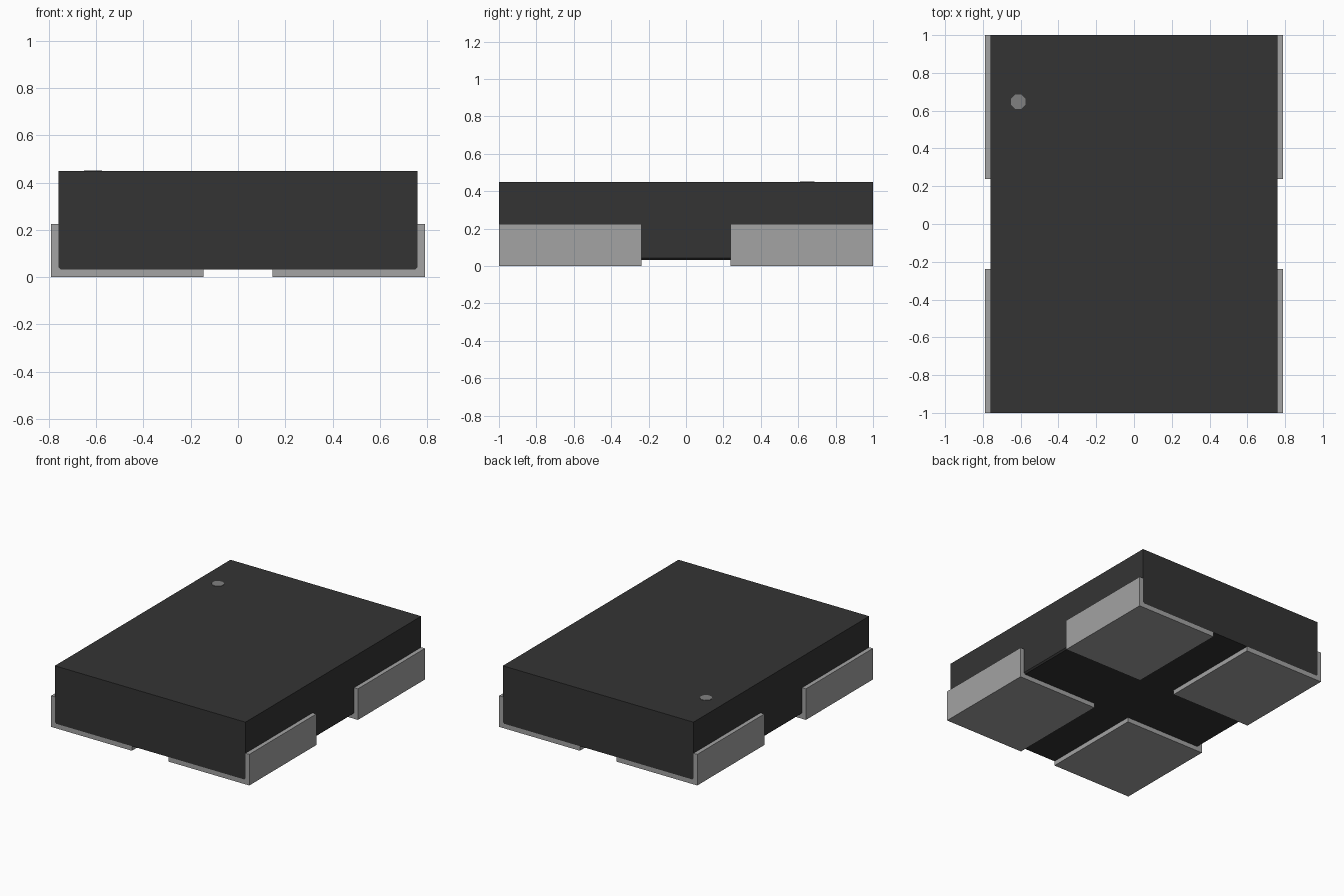
import bpy
import bmesh
import math

cube = bpy.data.objects.get("Cube")
if cube:
    bpy.data.objects.remove(cube, do_unlink=True)


def make_material(name, value):
    mat = bpy.data.materials.new(name)
    mat.use_nodes = True
    colour = (value, value, value, 1.0)
    mat.diffuse_color = colour
    mat.node_tree.nodes["Principled BSDF"].inputs["Base Color"].default_value = colour
    return mat


def extrude_profile(name, points, depth, mat):
    """Extrude a flat polygon of 3D points along the depth vector."""
    bm = bmesh.new()
    face = bm.faces.new([bm.verts.new(p) for p in points])
    moved = bmesh.ops.extrude_face_region(bm, geom=[face])["geom"]
    verts = [v for v in moved if isinstance(v, bmesh.types.BMVert)]
    bmesh.ops.translate(bm, verts=verts, vec=depth)
    bmesh.ops.recalc_face_normals(bm, faces=bm.faces)
    mesh = bpy.data.meshes.new(name)
    bm.to_mesh(mesh)
    bm.free()
    mesh.materials.append(mat)
    obj = bpy.data.objects.new(name, mesh)
    bpy.context.collection.objects.link(obj)
    return obj


black = make_material("black casing", 0.034)
metal = make_material("grey metal", 0.366)
grey = make_material("marker grey", 0.216)

BODY_X, BODY_BOTTOM, BODY_TOP = 0.76, 0.033, 0.448
PAD_X, PAD_INNER, PAD_TOP, PAD_START = 0.79, 0.146, 0.224, 0.237
CUT = 0.01  # small chamfer where the casing sits in the terminals

# Casing block with slightly chamfered lower long edges
casing = [(-BODY_X, BODY_TOP), (-BODY_X, BODY_BOTTOM + CUT), (-BODY_X + CUT, BODY_BOTTOM),
          (BODY_X - CUT, BODY_BOTTOM), (BODY_X, BODY_BOTTOM + CUT), (BODY_X, BODY_TOP)]
extrude_profile("casing", [(x, -1.0, z) for x, z in casing], (0, 2.0, 0), black)

# Four L-shaped terminals wrapping the lower corners
terminal = [(PAD_INNER, 0), (PAD_X, 0), (PAD_X, PAD_TOP), (BODY_X, PAD_TOP),
            (BODY_X, BODY_BOTTOM + CUT), (BODY_X - CUT, BODY_BOTTOM), (PAD_INNER, BODY_BOTTOM)]
for side, sx in (("left", 1), ("right", -1)):
    for end, sy in (("front", -1), ("back", 1)):
        extrude_profile(f"{end}_{side}_terminal",
                        [(sx * x, sy * PAD_START, z) for x, z in terminal],
                        (0, sy * (1.0 - PAD_START), 0), metal)

# Octagonal orientation dot on the top
dot = []
for i in range(8):
    a = math.radians(22.5 + 45 * i)
    dot.append((-0.613 + 0.042 * math.cos(a), 0.647 + 0.042 * math.sin(a), BODY_TOP - 0.002))
extrude_profile("orientation_dot", dot, (0, 0, 0.005), grey)
